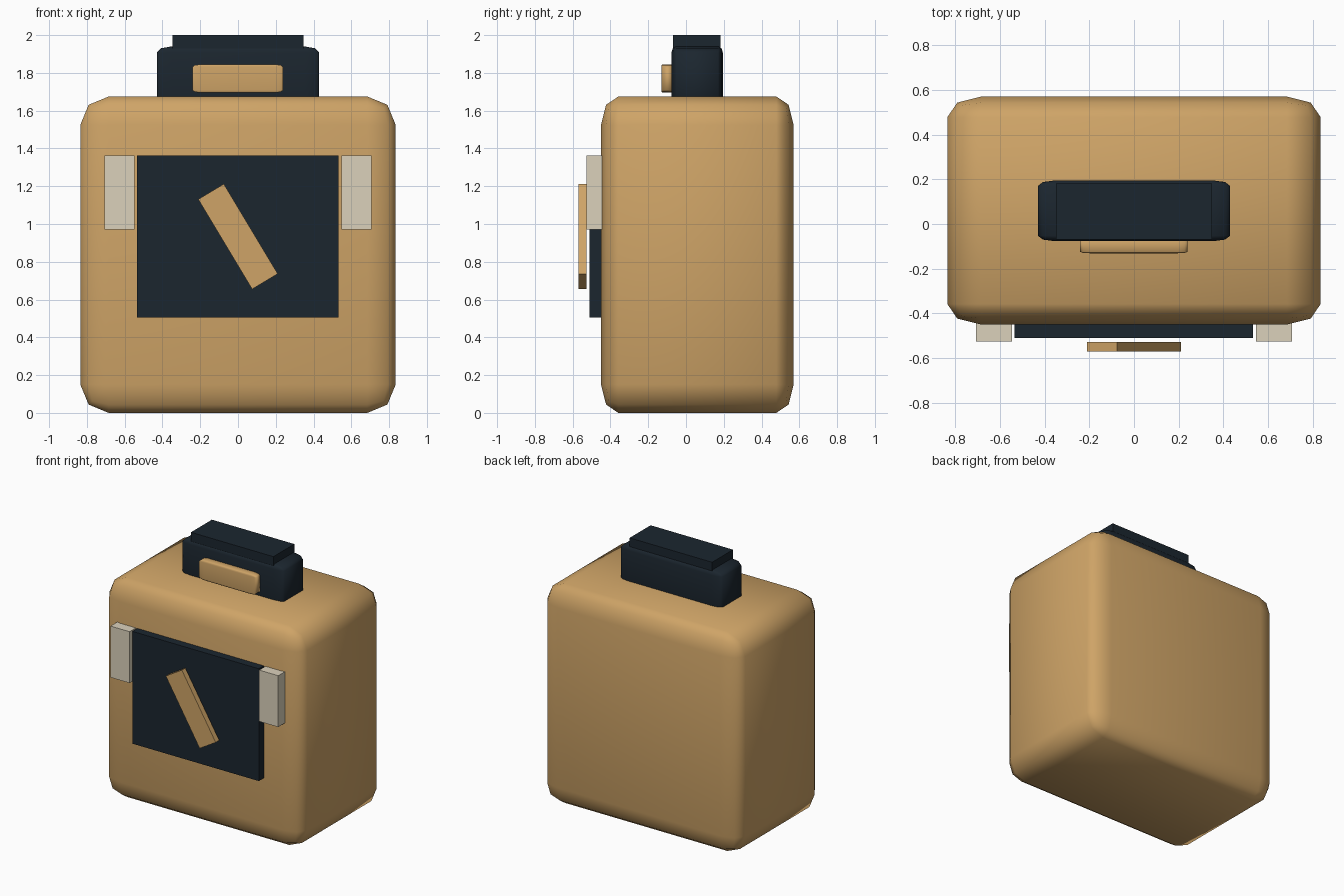
import bpy
import math

if "Cube" in bpy.data.objects:
    bpy.data.objects.remove(bpy.data.objects["Cube"])


def material(name, rgb):
    m = bpy.data.materials.new(name)
    m.diffuse_color = (*rgb, 1.0)
    m.use_nodes = True
    m.node_tree.nodes["Principled BSDF"].inputs["Base Color"].default_value = m.diffuse_color
    return m


TAN = material("tan", (0.62, 0.37, 0.135))
DARK = material("dark_navy", (0.011, 0.019, 0.028))
CREAM = material("cream", (0.71, 0.64, 0.50))


def box(name, x, y, z, mat, bevel=0.0, tilt=0.0):
    """Box from (min, max) ranges; the bevel is proportional to each axis."""
    bpy.ops.mesh.primitive_cube_add(
        size=1,
        location=[(a + b) / 2 for a, b in (x, y, z)],
        rotation=(0, math.radians(tilt), 0))
    ob = bpy.context.object
    ob.name = name
    ob.scale = [b - a for a, b in (x, y, z)]
    ob.data.materials.append(mat)
    if bevel:
        mod = ob.modifiers.new("rounded_edges", 'BEVEL')
        mod.width = bevel
        mod.segments = 2
        bpy.ops.object.shade_smooth()
    return ob


# Main rounded pack body
box("body", (-0.835, 0.835), (-0.45, 0.57), (0, 1.675), TAN, 0.09)

# Top block with its cap and front grip
box("top_block", (-0.43, 0.43), (-0.077, 0.195), (1.58, 1.94), DARK, 0.09)
box("top_cap", (-0.348, 0.348), (-0.07, 0.182), (1.90, 2.0), DARK)
box("front_grip", (-0.241, 0.239), (-0.131, -0.06), (1.695, 1.845), TAN, 0.09)

# Front panel and its diagonal strip
box("front_panel", (-0.535, 0.533), (-0.51, -0.44), (0.505, 1.362), DARK)
box("diagonal_strip", (-0.079, 0.079), (-0.57, -0.527), (0.656, 1.211), TAN, tilt=-31)

# Side tabs, mirrored left and right
for side, label in ((-1, "left"), (1, "right")):
    x = sorted((side * 0.547, side * 0.708))
    box(f"{label}_tab", x, (-0.526, -0.44), (0.97, 1.362), CREAM)
